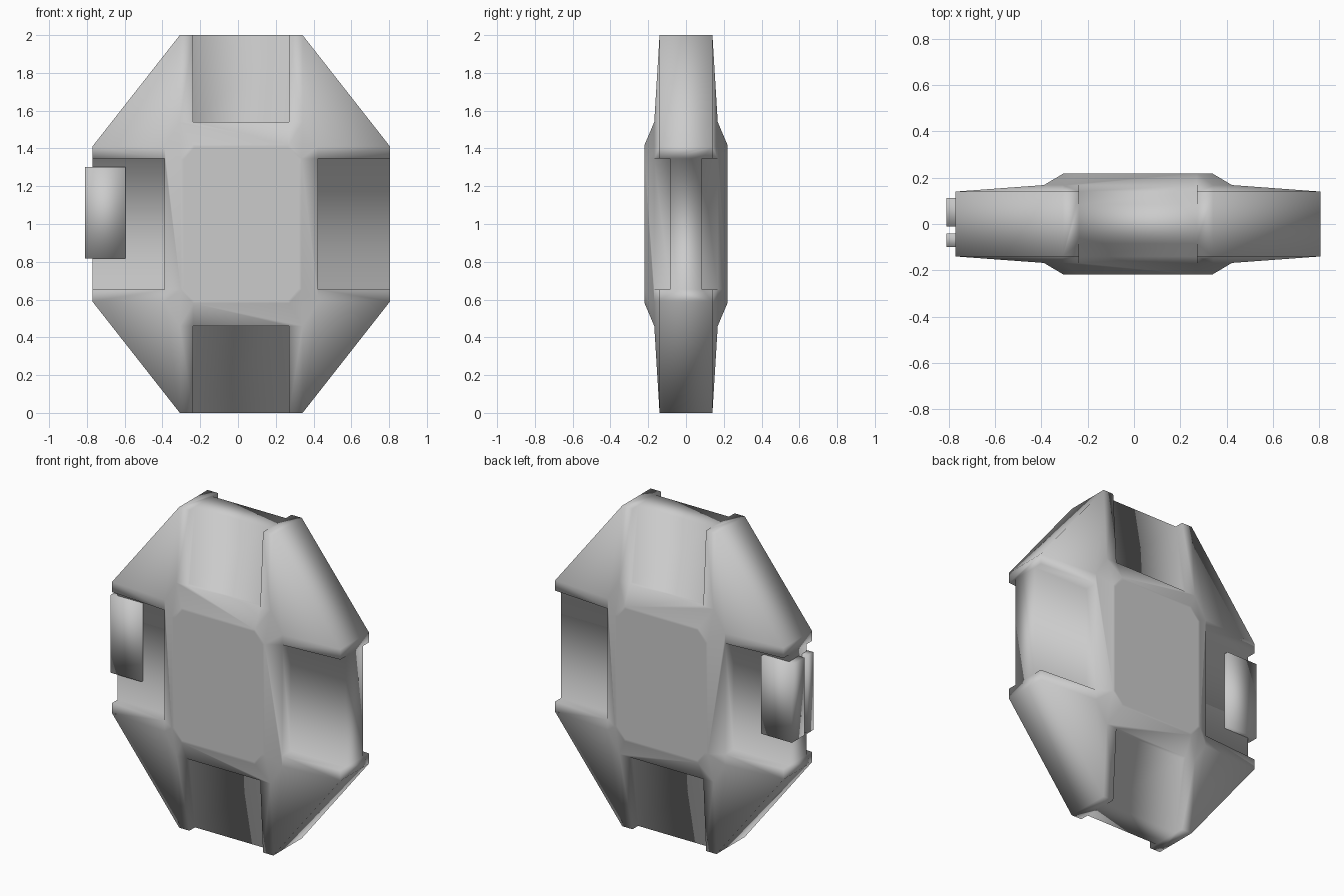
import bpy, bmesh
from mathutils import Vector

cube = bpy.data.objects.get("Cube")
if cube:
    bpy.data.objects.remove(cube, do_unlink=True)

grey = bpy.data.materials.new("light_grey")
grey.use_nodes = True
colour = (0.6, 0.6, 0.6, 1)
grey.diffuse_color = colour
grey.node_tree.nodes["Principled BSDF"].inputs["Base Color"].default_value = colour

CENTRE = Vector((0.017, 0, 1))


def finish(name, bm, location):
    bmesh.ops.recalc_face_normals(bm, faces=bm.faces)
    mesh = bpy.data.meshes.new(name)
    bm.to_mesh(mesh)
    bm.free()
    mesh.materials.append(grey)
    mesh.shade_smooth()
    obj = bpy.data.objects.new(name, mesh)
    obj.location = location
    bpy.context.collection.objects.link(obj)
    return obj


# Depth levels: raised plateau, shoulder, outer rim, recess floor, ramp start
TOP, SHOULDER, RIM, FLOOR, RAMP = 0.219, 0.168, 0.14, 0.085, 0.14
# Half sizes across x and z
W, H = 0.788, 1.0
SX, SZ = 0.406, 0.54      # shoulder
PX, PZ = 0.32, 0.42       # plateau
NX, NZ = 0.254, 0.346     # recess half widths
CX, CZ = 0.325, 0.41      # outer octagon corners

# Corner points shared by several faces, as x, y, z
plat_side, plat_top = (PX, TOP, NZ), (NX, TOP, PZ)
sh_side, sh_top = (SX, SHOULDER, NZ), (NX, SHOULDER, SZ)
lobe_side, lobe_top = (SX, SHOULDER, CZ), (CX, SHOULDER, SZ)
rim_side, rim_top = (W, RIM, NZ), (NX, RIM, H)
oct_side, oct_top = (W, RIM, CZ), (CX, RIM, H)
fl_side_in, fl_side_out = (SX, FLOOR, NZ), (W, FLOOR, NZ)
fl_top_in, fl_top_out = (NX, RAMP, SZ), (NX, FLOOR, H)


def at(p, axis, value=0):
    q = list(p)
    q[axis] = value
    return tuple(q)


X, Y, Z = range(3)
faces = [
    # plateau and its sloping shoulder
    [(0, TOP, 0), at(plat_side, Z), plat_side, plat_top, at(plat_top, X)],
    [at(plat_side, Z), at(sh_side, Z), sh_side, plat_side],
    [plat_side, sh_side, lobe_side],
    [plat_side, lobe_side, lobe_top, plat_top],
    [plat_top, lobe_top, sh_top],
    [plat_top, sh_top, at(sh_top, X), at(plat_top, X)],
    # corner lobe with a rib along each recess
    [sh_side, rim_side, oct_side, lobe_side],
    [lobe_side, oct_side, oct_top, lobe_top],
    [lobe_top, oct_top, rim_top, sh_top],
    # side recess: inner wall, floor, end wall
    [at(sh_side, Z), at(fl_side_in, Z), fl_side_in, sh_side],
    [at(fl_side_in, Z), at(fl_side_out, Z), fl_side_out, fl_side_in],
    [sh_side, fl_side_in, fl_side_out, rim_side],
    # top recess: inner wall, ramped floor, end wall
    [at(sh_top, X), at(fl_top_in, X), fl_top_in, sh_top],
    [at(fl_top_in, X), at(fl_top_out, X), fl_top_out, fl_top_in],
    [sh_top, fl_top_in, fl_top_out, rim_top],
    # outer edge band
    [at(fl_side_out, Z), (W, 0, 0), at(fl_side_out, Y), fl_side_out],
    [rim_side, fl_side_out, at(fl_side_out, Y), at(oct_side, Y), oct_side],
    [oct_side, at(oct_side, Y), at(oct_top, Y), oct_top],
    [oct_top, at(oct_top, Y), at(fl_top_out, Y), fl_top_out, rim_top],
    [fl_top_out, at(fl_top_out, Y), (0, 0, H), at(fl_top_out, X)],
]

# Body: one eighth, mirrored on all three axes
bm = bmesh.new()
for sx in (1, -1):
    for sy in (1, -1):
        for sz in (1, -1):
            for face in faces:
                bm.faces.new([bm.verts.new((x * sx, y * sy, z * sz)) for x, y, z in face])
bmesh.ops.remove_doubles(bm, verts=bm.verts, dist=0.0005)
bmesh.ops.recalc_face_normals(bm, faces=bm.faces)

# Merge the mirrored flat halves, then ring each plateau so its middle stays flat
bmesh.ops.dissolve_limit(bm, angle_limit=0.005, verts=bm.verts, edges=bm.edges)
plateaus = [f for f in bm.faces if abs(f.calc_center_median().y) > TOP - 0.001]
bmesh.ops.inset_individual(bm, faces=plateaus, thickness=0.015)
finish("body", bm, CENTRE)


# Two clip plates gripping the right recess
def plate(name, y0, y1):
    bm = bmesh.new()
    bmesh.ops.create_cube(bm, size=1)
    bmesh.ops.scale(bm, verts=bm.verts, vec=(0.213, y1 - y0, 0.485))
    finish(name, bm, (-0.703, (y0 + y1) / 2, 1.06))


plate("back_clip_plate", -0.01, 0.112)
plate("front_clip_plate", -0.1, -0.04)
